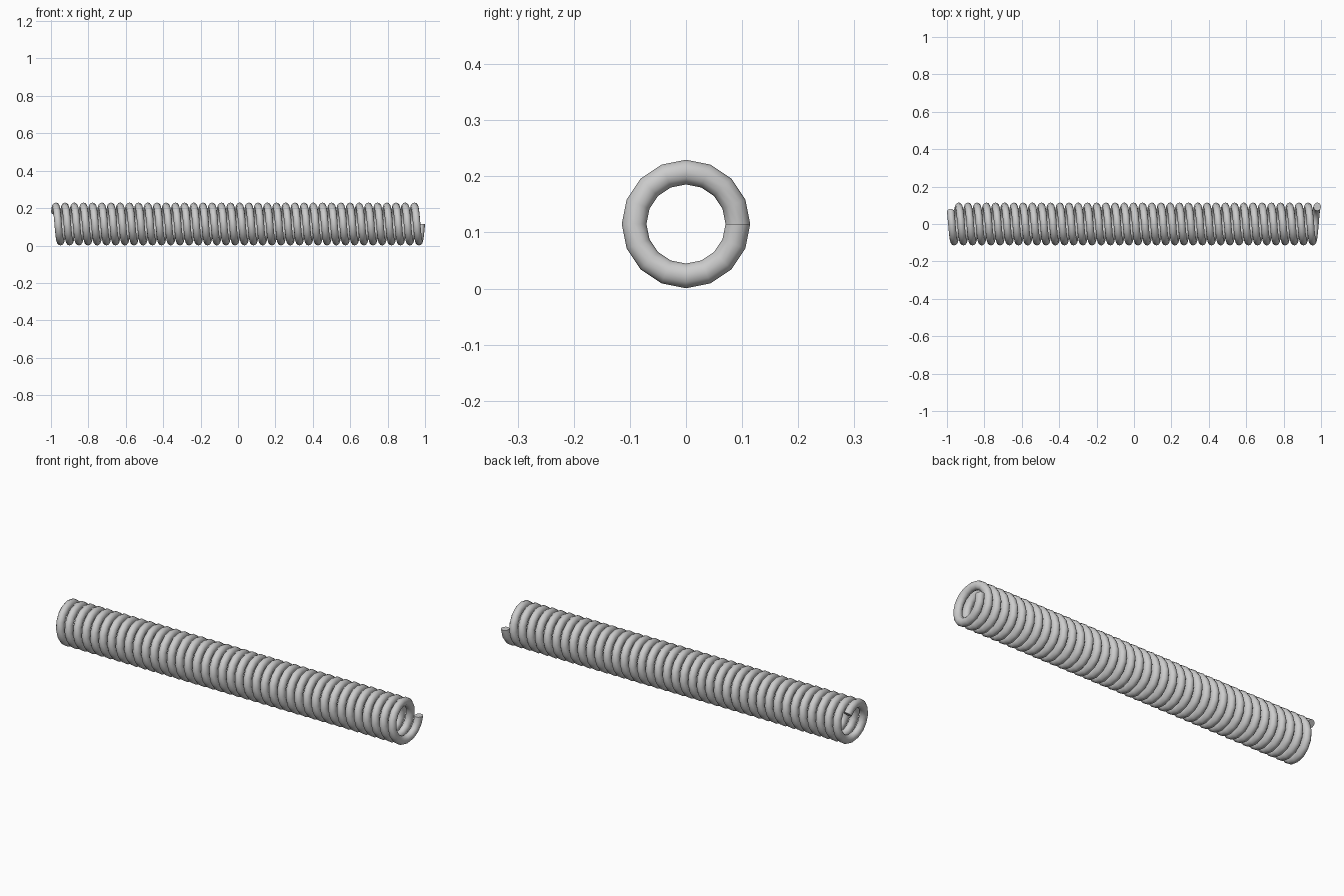
import bpy, bmesh, math

if "Cube" in bpy.data.objects:
    bpy.data.objects.remove(bpy.data.objects["Cube"])

TURNS = 40          # coils along the x axis
STEPS = 16          # sections per coil
SIDES = 12          # sides of the wire section
COIL_R = 0.0925     # radius of the wire's centre line
WIRE_R = 0.022      # wire radius away from the axis
WIRE_X = 0.020      # wire radius along the axis
CENTRE_Z = 0.115
START = 2           # the first end begins an eighth of a turn in

bm = bmesh.new()
first, last = START, TURNS * STEPS
half = 1.0 - WIRE_X


def section(i):
    """One ring of the wire at step i of the helix."""
    a = 2 * math.pi * i / STEPS
    x = -half + 2 * half * (i - first) / (last - first)
    ring = []
    for k in range(SIDES):
        b = 2 * math.pi * k / SIDES
        r = COIL_R + WIRE_R * math.cos(b)
        ring.append(bm.verts.new((x + WIRE_X * math.sin(b),
                                  r * math.cos(a),
                                  CENTRE_Z + r * math.sin(a))))
    return ring


# Coiled wire
rings = [section(i) for i in range(first, last + 1)]
for r0, r1 in zip(rings, rings[1:]):
    for k in range(SIDES):
        n = (k + 1) % SIDES
        bm.faces.new((r0[k], r0[n], r1[n], r1[k]))

# Flat wire ends
bm.faces.new(rings[0])
bm.faces.new(rings[-1])
bmesh.ops.recalc_face_normals(bm, faces=bm.faces)

mesh = bpy.data.meshes.new("coil_spring")
bm.to_mesh(mesh)
bm.free()
spring = bpy.data.objects.new("coil_spring", mesh)
bpy.context.collection.objects.link(spring)
bpy.context.view_layer.objects.active = spring
spring.select_set(True)
bpy.ops.object.shade_smooth_by_angle(angle=math.radians(50))
